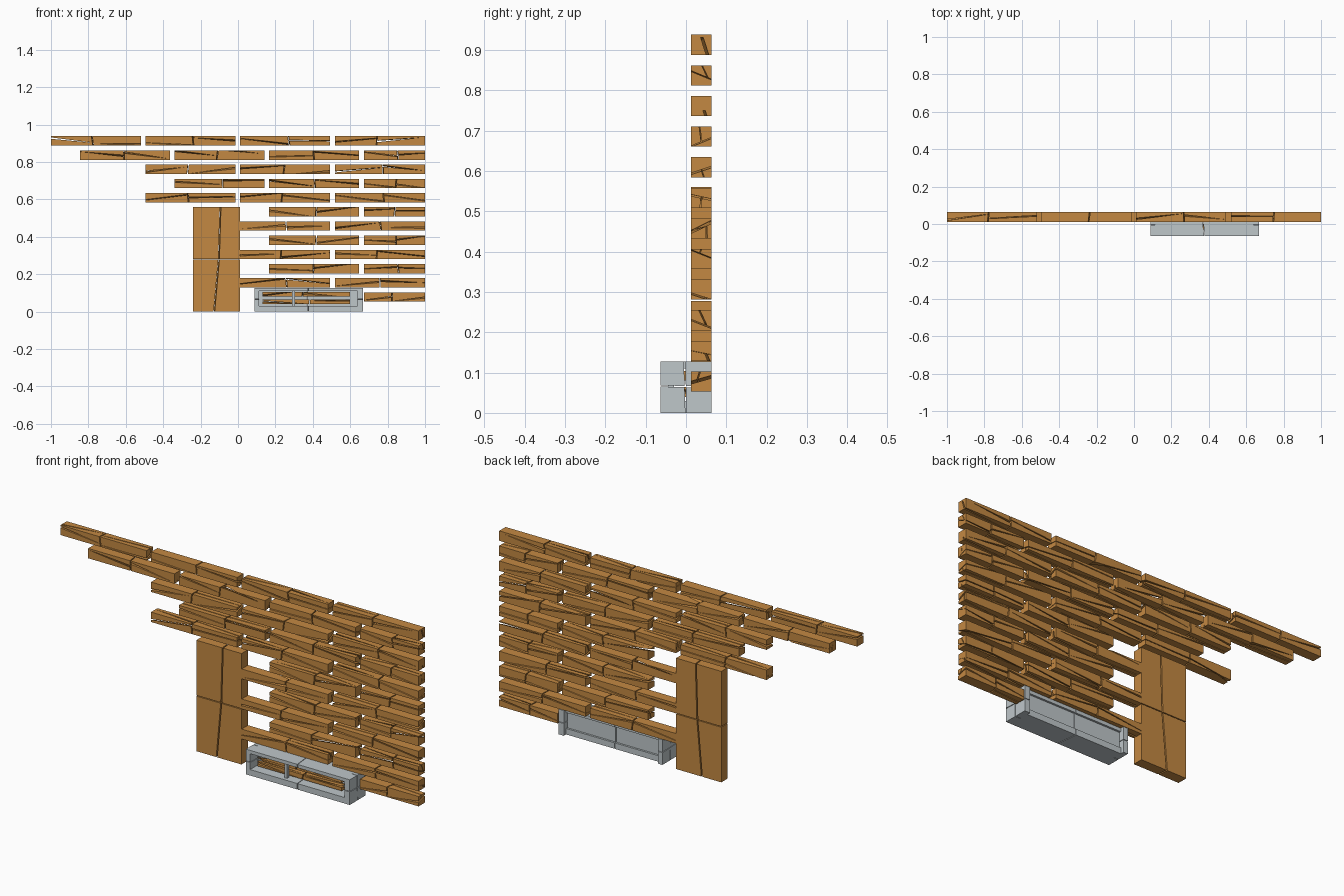
import bpy, bmesh, random
from mathutils import Vector

random.seed(4)
cube = bpy.data.objects.get("Cube")
if cube:
    bpy.data.objects.remove(cube, do_unlink=True)


def make_material(name, color):
    m = bpy.data.materials.new(name)
    m.use_nodes = True
    m.diffuse_color = color
    m.node_tree.nodes["Principled BSDF"].inputs["Base Color"].default_value = color
    return m


wood = make_material("warm wood", (0.55, 0.25, 0.055, 1))
stone = make_material("pale grey", (0.52, 0.57, 0.59, 1))


def box(lo, hi):
    """Closed box between two corners."""
    bm = bmesh.new()
    bmesh.ops.create_cube(bm, size=1)
    lo, hi = Vector(lo), Vector(hi)
    for v in bm.verts:
        v.co = (lo + hi) / 2 + v.co * (hi - lo)
    return bm


def half(bm, point, normal):
    """Keep the side behind the plane and cap the cut."""
    part = bm.copy()
    geom = part.verts[:] + part.edges[:] + part.faces[:]
    bmesh.ops.bisect_plane(part, geom=geom, plane_co=point, plane_no=normal, clear_outer=True)
    rim = [e for e in part.edges if e.is_boundary]
    if rim:
        bmesh.ops.holes_fill(part, edges=rim, sides=0)
    return part


def crack(bm, point, normal, gap, wedge=0.0):
    """Split a convex piece in two, leaving a slightly wedge-shaped gap."""
    p, n = Vector(point), Vector(normal).normalized()
    tilt = Vector((wedge, 0, 0))
    parts = [half(bm, p - n * gap / 2, n + tilt), half(bm, p + n * gap / 2, -n + tilt)]
    bm.free()
    return [q for q in parts if q.faces]


def finish(name, parts, mat):
    """Join the pieces into one object."""
    out = bmesh.new()
    mesh = bpy.data.meshes.new(name)
    for p in parts:
        bmesh.ops.recalc_face_normals(p, faces=p.faces[:])
        p.to_mesh(mesh)
        p.free()
        out.from_mesh(mesh)
    out.to_mesh(mesh)
    out.free()
    mesh.materials.append(mat)
    ob = bpy.data.objects.new(name, mesh)
    bpy.context.collection.objects.link(ob)


def center(bm):
    return sum((v.co for v in bm.verts), Vector()) / len(bm.verts)


def rnd(a):
    return random.uniform(-a, a)


FRONT, BACK = 0.012, 0.063


def cracked_beam(name, lo, hi):
    """Beam broken across the middle, each end split along slanted cracks."""
    bm = box(lo, hi)
    parts = []
    mid = center(bm) + Vector((rnd(0.02), 0, 0))
    for end in crack(bm, mid, (1, rnd(0.15), rnd(0.15)), 0.005):
        c = center(end) + Vector((0, 0, rnd(0.008)))
        pieces = crack(end, c, (rnd(0.14), rnd(0.5), 1), 0.004, rnd(0.02))
        first = pieces.pop(random.randrange(len(pieces)))
        c = center(first)
        parts += pieces + crack(first, c, (rnd(0.14), 1, rnd(0.5)), 0.004, rnd(0.02))
    finish(name, parts, mat=wood)


# Staggered courses of beams, bottom to top, each starting at its own beam
LENGTH, PITCH, RISE = 0.481, 0.506, 0.0759
first_beam = [3, 2, 2, 2, 2, 2, 2, 1, 1, 1, 0, 0]
for row, first in enumerate(first_beam):
    z = 0.053 + row * RISE
    start = -1 if row % 2 else -0.845
    for i in range(first, 4):
        x = start + i * PITCH
        cracked_beam(f"wall_beam_{row + 1}_{i + 1}", (x, FRONT, z),
                     (min(x + LENGTH, 1), BACK, z + 0.05))

# Door slab in four broken pieces
door = []
for part in crack(box((-0.241, FRONT, 0), (0.011, BACK, 0.56)), (-0.11, 0.04, 0.28), (0, 0, 1), 0.004):
    upper = center(part).z > 0.28
    door += crack(part, (-0.105, 0.04, 0.28), (1, 0.1, -0.03 if upper else -0.09), 0.006)
finish("door", door, wood)

# Grey trough: end caps, lid, base and recessed back
X0, X1, TOP = 0.088, 0.668, 0.127
for name, a, b in (("left_cap", X1 - 0.03, X1), ("right_cap", X0, X0 + 0.024)):
    cap = []
    for part in crack(box((a, -0.063, 0), (b, BACK, TOP)), (a, 0, 0), (0, 1, 0.03), 0.003):
        cap += crack(part, (a, 0, 0.065), (0, 0.03, 1), 0.003)
    finish("trough_" + name, cap, stone)


def trough_panel(name, y0, y1, z0, z1):
    panel = box((X0 + 0.024, y0, z0), (X1 - 0.03, y1, z1))
    finish("trough_" + name, crack(panel, (0.37, 0, 0), (1, 0.1, 0), 0.003), stone)


trough_panel("lid", -0.063, 0.045, 0.11, TOP)
trough_panel("base", -0.063, 0.045, 0, 0.03)
trough_panel("back", 0.02, 0.035, 0.03, 0.11)

# Broken wooden slats inside the trough, with a grey divider
for i, z in enumerate((0.04, 0.08)):
    cracked_beam(f"trough_slat_{i + 1}", (0.13, -0.03, z), (0.6, 0.0, z + 0.024))
finish("trough_divider", [box((0.29, -0.045, 0.03), (0.305, -0.03, 0.11))], stone)
